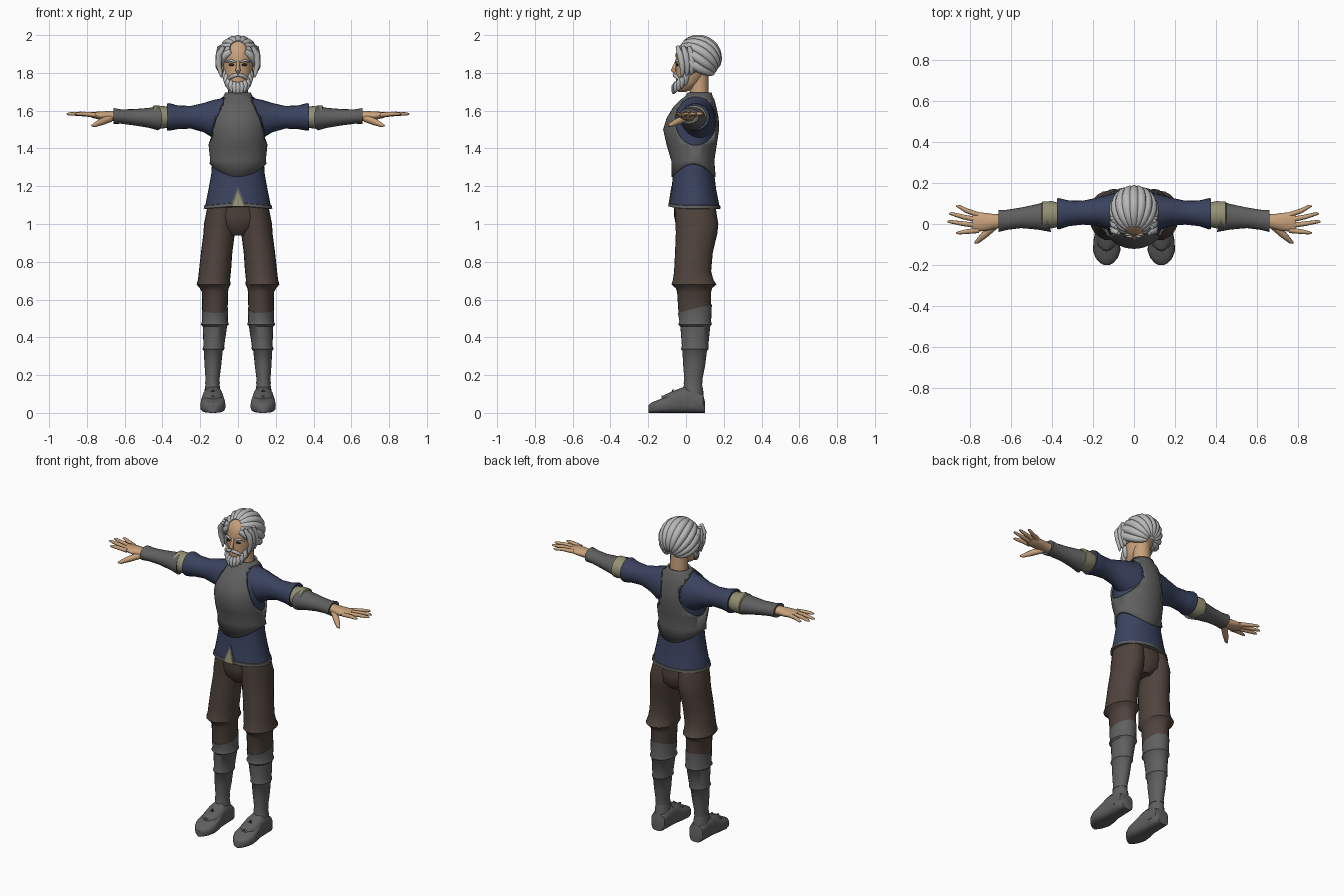
import bpy, bmesh, math
from mathutils import Vector


def material(name, r, g, b):
    m = bpy.data.materials.new(name)
    m.diffuse_color = (r, g, b, 1)
    return m


NAVY = material("navy cloth", 0.042, 0.055, 0.112)
STEEL = material("grey armour", 0.115, 0.115, 0.115)
BROWN = material("brown trousers", 0.080, 0.056, 0.045)
SKIN = material("skin", 0.58, 0.36, 0.20)
KHAKI = material("khaki linen", 0.30, 0.28, 0.17)
HAIR = material("silver hair", 0.48, 0.48, 0.48)
DARK = material("dark", 0.02, 0.018, 0.016)


def finish(name, bm, mat, mirror=False, angle=40):
    bmesh.ops.recalc_face_normals(bm, faces=bm.faces)
    me = bpy.data.meshes.new(name)
    bm.to_mesh(me)
    bm.free()
    me.materials.append(mat)
    me.shade_smooth()
    me.set_sharp_from_angle(angle=math.radians(angle))
    ob = bpy.data.objects.new(name, me)
    bpy.context.collection.objects.link(ob)
    if mirror:
        ob.modifiers.new("mirror", 'MIRROR')
    return ob


def skin_rings(bm, rings, cap=True):
    vs = [[bm.verts.new(p) for p in ring] for ring in rings]
    n = len(vs[0])
    for a, b in zip(vs, vs[1:]):
        for i in range(n):
            j = (i + 1) % n
            bm.faces.new((a[i], a[j], b[j], b[i]))
    if cap:
        bm.faces.new(vs[0])
        bm.faces.new(vs[-1])


def loft(name, axis, rings, mat, mirror=False, n=20, power=1.0, cap=True, tweak=None):
    """Rings are (position along axis, two centre values, two radii)."""
    def se(v):
        return math.copysign(abs(v) ** power, v)
    out = []
    for t, ca, cb, ra, rb in rings:
        ring = []
        for i in range(n):
            a = math.tau * i / n
            p = [ca + ra * se(math.cos(a)), cb + rb * se(math.sin(a))]
            p.insert("xyz".index(axis), t)
            ring.append(tweak(Vector(p)) if tweak else Vector(p))
        out.append(ring)
    bm = bmesh.new()
    skin_rings(bm, out, cap)
    return finish(name, bm, mat, mirror)


def tubes(name, strands, mat, mirror=False, n=8):
    """Tapered strands, each (points, radii)."""
    bm = bmesh.new()
    for pts, radii in strands:
        pts = [Vector(p) for p in pts]
        normal = None
        rings = []
        for i, p in enumerate(pts):
            t = (pts[min(i + 1, len(pts) - 1)] - pts[max(i - 1, 0)]).normalized()
            normal = normal or t.orthogonal()
            normal = (normal - t * normal.dot(t)).normalized()
            side = t.cross(normal)
            rings.append([p + radii[i] * (normal * math.cos(math.tau * k / n)
                          + side * math.sin(math.tau * k / n)) for k in range(n)])
        skin_rings(bm, rings)
    return finish(name, bm, mat, mirror, 60)


def ball(name, centre, radii, mat, mirror=False, keep=None):
    bm = bmesh.new()
    bmesh.ops.create_uvsphere(bm, u_segments=20, v_segments=12, radius=1)
    for v in bm.verts:
        v.co = Vector([c + r * q for c, r, q in zip(centre, radii, v.co)])
    if keep:
        bmesh.ops.delete(bm, geom=[v for v in bm.verts if not keep(v.co)], context='VERTS')
    return finish(name, bm, mat, mirror, 60)


# Tunic with a flared hem, and its grey border
def hem_lift(p):
    if p.z < 1.12 and p.y < 0.045:
        p.z += 0.015 * max(0, 1 - abs(p.x) / 0.17)
    return p


loft("tunic", "z", [
    (1.09, 0, .045, .175, .133), (1.18, 0, .042, .157, .118), (1.26, 0, .04, .142, .11),
    (1.32, 0, .04, .138, .106), (1.42, 0, .03, .14, .122), (1.5, 0, .027, .145, .136),
    (1.56, 0, .035, .145, .126), (1.62, 0, .047, .125, .103), (1.66, 0, .062, .094, .078),
    (1.68, 0, .07, .058, .056)], NAVY, n=32, tweak=hem_lift)
loft("hem_border", "z", [
    (1.08, 0, .045, .174, .132), (1.082, 0, .045, .182, .138), (1.098, 0, .045, .179, .136),
    (1.10, 0, .045, .172, .13)], STEEL, n=32, tweak=hem_lift)

# Front slit: khaki wedge on a grey trim wedge
for name, half, top, y, mat in (("slit_trim", .042, 1.2, 0, STEEL),
                                ("slit_linen", .03, 1.178, -.003, KHAKI)):
    bm = bmesh.new()
    skin_rings(bm, [[Vector((-half, -.092 + y + d, 1.092)), Vector((half, -.092 + y + d, 1.092)),
                     Vector((0, -.078 + y + d, top))] for d in (0, .006)])
    finish(name, bm, mat)

# Breastplate: shell with curved lower edge and oval arm openings
def plate_edge(p):
    if p.z < 1.3:
        p.z += 0.065 * (abs(p.x) / 0.147) ** 2
    return p


plate = loft("breastplate", "z", [
    (1.25, 0, .04, .151, .117), (1.335, 0, .036, .147, .114), (1.42, 0, .03, .156, .133),
    (1.5, 0, .027, .157, .148), (1.56, 0, .035, .155, .138), (1.62, 0, .047, .134, .114),
    (1.66, 0, .062, .103, .088), (1.675, 0, .068, .078, .073), (1.695, 0, .072, .068, .064)],
    STEEL, n=40, cap=False, tweak=plate_edge)
cutter = loft("arm_opening_cutter", "x", [(-.4, .052, 1.545, .108, .128),
                                          (.4, .052, 1.545, .108, .128)], STEEL, n=32)
cutter.hide_render = True
cutter.display_type = 'WIRE'
plate.modifiers.new("thickness", 'SOLIDIFY').thickness = 0.012
cut = plate.modifiers.new("arm openings", 'BOOLEAN')
cut.operation, cut.solver, cut.object = 'DIFFERENCE', 'EXACT', cutter

# Arms
loft("sleeve", "x", [
    (.07, .055, 1.55, .10, .118), (.13, .058, 1.555, .085, .102), (.18, .06, 1.563, .068, .078),
    (.25, .055, 1.565, .058, .06), (.32, .052, 1.565, .063, .063), (.365, .05, 1.567, .076, .073),
    (.375, .05, 1.567, .074, .071), (.37, .05, 1.567, .055, .052)], NAVY, True)
loft("linen_cuff", "x", [
    (.35, .045, 1.565, .055, .052), (.40, .045, 1.565, .066, .06), (.445, .042, 1.565, .068, .063),
    (.452, .04, 1.565, .055, .05)], KHAKI, True)
loft("bracer", "x", [
    (.432, .035, 1.56, .05, .045), (.425, .033, 1.56, .072, .064), (.47, .035, 1.562, .062, .053),
    (.55, .03, 1.565, .05, .043), (.62, .02, 1.569, .049, .038), (.66, .015, 1.572, .054, .042),
    (.655, .015, 1.572, .04, .03)], STEEL, True, tweak=lambda p: p + Vector(
        (.3 * (p.y - .035) if p.x < .44 else 0, 0, 0)))

# Hands
loft("palm", "x", [
    (.64, .015, 1.57, .032, .028), (.68, .012, 1.572, .036, .026), (.72, .01, 1.573, .044, .023),
    (.77, .01, 1.577, .047, .016), (.785, .01, 1.579, .04, .01)], SKIN, True, n=16)
fingers = []
for y0, tx, ty in ((.044, .865, .086), (.019, .9, .05), (-.008, .908, .012), (-.031, .865, -.043)):
    mid = ((.765 + tx) / 2, (y0 + ty) / 2, 1.583)
    fingers.append((((.755, y0, 1.577), mid, (tx - .012, ty, 1.583), (tx, ty, 1.582)),
                    (.013, .0115, .008, .003)))
fingers.append((((.675, -.005, 1.56), (.725, -.05, 1.54), (.762, -.085, 1.523), (.775, -.093, 1.52)),
                (.02, .018, .011, .004)))
tubes("fingers", fingers, SKIN, True)

# Trousers
loft("trouser_seat", "z", [
    (1.12, 0, .045, .148, .108), (1.04, 0, .05, .158, .113), (.98, 0, .055, .12, .105),
    (.94, 0, .055, .05, .07)], BROWN, n=28)
loft("trouser_leg", "z", [
    (1.1, .08, .047, .08, .108), (1.0, .096, .058, .084, .113), (.95, .1, .056, .083, .11),
    (.85, .113, .042, .083, .10), (.75, .122, .035, .085, .098), (.705, .127, .038, .085, .107),
    (.68, .129, .042, .09, .119), (.66, .126, .042, .076, .096), (.64, .122, .043, .069, .09),
    (.53, .122, .047, .067, .087)], BROWN, True, n=24)

# Layered greaves
def slant(p):
    if p.z > .5:
        p.z += .25 * (p.y - .047)
    return p


loft("greave", "z", [
    (.55, .122, .047, .063, .083), (.552, .122, .047, .07, .09), (.485, .122, .049, .068, .084),
    (.468, .122, .048, .074, .089), (.458, .122, .049, .064, .079), (.355, .128, .048, .055, .070),
    (.338, .13, .046, .058, .073), (.328, .131, .046, .05, .065), (.25, .133, .043, .044, .058),
    (.18, .135, .039, .037, .048), (.155, .135, .037, .039, .05)], STEEL, True, n=24, tweak=slant)

# Shoes: ankle, foot and instep plate
loft("ankle", "z", [(.18, .135, .037, .032, .042), (.12, .135, .037, .042, .054),
                    (.04, .133, .035, .052, .062)], STEEL, True)
loft("shoe", "y", [(y, .133, h / 2, w, h / 2) for y, h, w in (
    (.1, .06, .036), (.09, .1, .047), (.03, .13, .052), (-.03, .13, .055), (-.08, .095, .064),
    (-.13, .075, .067), (-.165, .062, .054), (-.19, .05, .032), (-.199, .04, .015))],
    STEEL, True, power=.65)
loft("instep_plate", "y", [(y, .133, z, w, h) for y, z, w, h in (
    (.0, .11, .045, .032), (-.06, .085, .054, .034), (-.105, .075, .045, .025),
    (-.13, .072, .012, .014))], STEEL, True)
bm = bmesh.new()
skin_rings(bm, [[Vector((.133 + x, y + d, z)) for x, y, z in (
    (-.045, -.098, .075), (0, -.136, .092), (.045, -.098, .075), (0, -.07, .125))]
    for d in (0, .008)])
finish("instep_chevron", bm, DARK, True)

# Neck and head
loft("neck", "z", [(1.62, 0, .07, .06, .055), (1.7, 0, .07, .052, .05),
                   (1.8, 0, .066, .052, .052)], SKIN)
loft("head", "z", [
    (1.70, 0, -.02, .02, .022), (1.715, 0, -.005, .045, .045), (1.75, 0, .015, .062, .068),
    (1.8, 0, .03, .074, .083), (1.85, 0, .04, .083, .093), (1.9, 0, .045, .088, .1),
    (1.94, 0, .05, .08, .09), (1.97, 0, .055, .05, .06)], SKIN, n=28)
tubes("nose", [(((0, -.048, 1.862), (0, -.06, 1.835), (0, -.067, 1.813), (0, -.058, 1.80)),
                (.008, .010, .013, .008))], SKIN)
ball("ear", (.085, .04, 1.83), (.012, .02, .03), SKIN, True)
ball("eye", (.034, -.046, 1.843), (.016, .006, .007), DARK, True)
tubes("eyebrow", [(((.012, -.056, 1.856), (.036, -.05, 1.866), (.064, -.028, 1.858)),
                   (.004, .008, .004))], HAIR, True)

# Beard and moustache
tubes("moustache", [(((0, -.062, 1.79), (.028, -.057, 1.785), (.056, -.034, 1.762)),
                     (.009, .011, .004))], HAIR, True)
beard = []
for i in range(-5, 6):
    t = i / 5
    a = math.radians(80) * t
    x, y = .068 * math.sin(a), .02 - .075 * math.cos(a)
    z0, z1 = 1.75 + .07 * t * t, 1.688 + .045 * t * t
    beard.append((((x, y, z0), (x * 1.03, y - .005, (z0 + z1) / 2 + .01),
                   (x * .88, y - .01, z1 + .012), (x * .8, y - .012, z1)),
                  (.008, .0165, .012, .003)))
tubes("beard", beard, HAIR)

# Hair: scalp cap and strands swept from forehead to nape
C = Vector((0, .06, 1.865))
D = Vector((0, .21, -.14)).normalized()
U = Vector((0, .14, .21)).normalized()
ball("scalp", C, (.104, .116, .116), HAIR, keep=lambda p: (p - C).dot(U) > -.012)
strands = []
for i in range(-5, 6):
    phi = math.radians(21) * i
    pts, radii = [], []
    for k in range(13):
        s = k / 12
        th = math.radians(22 + 146 * s)
        pts.append(C - D * .113 * math.cos(th) + math.sin(th) * (
            U * .112 * math.cos(phi) + Vector((.097 * math.sin(phi), 0, 0))))
        radii.append(.008 + .018 * math.sin(math.pi * min(1, .12 + .9 * s)) ** .7 if s < 1 else .004)
    strands.append((pts, radii))
tubes("hair_strands", strands, HAIR)
tubes("temple_locks", [(((.075 + .012 * k, -.045 + .03 * k, 1.94), (.1, -.032 + .03 * k, 1.9),
                         (.103, -.02 + .027 * k, 1.845), (.092, -.018 + .024 * k, 1.80),
                         (.088, -.024 + .024 * k, 1.775 + .008 * k)),
                        (.01, .017, .016, .011, .003)) for k in range(3)], HAIR, True)
